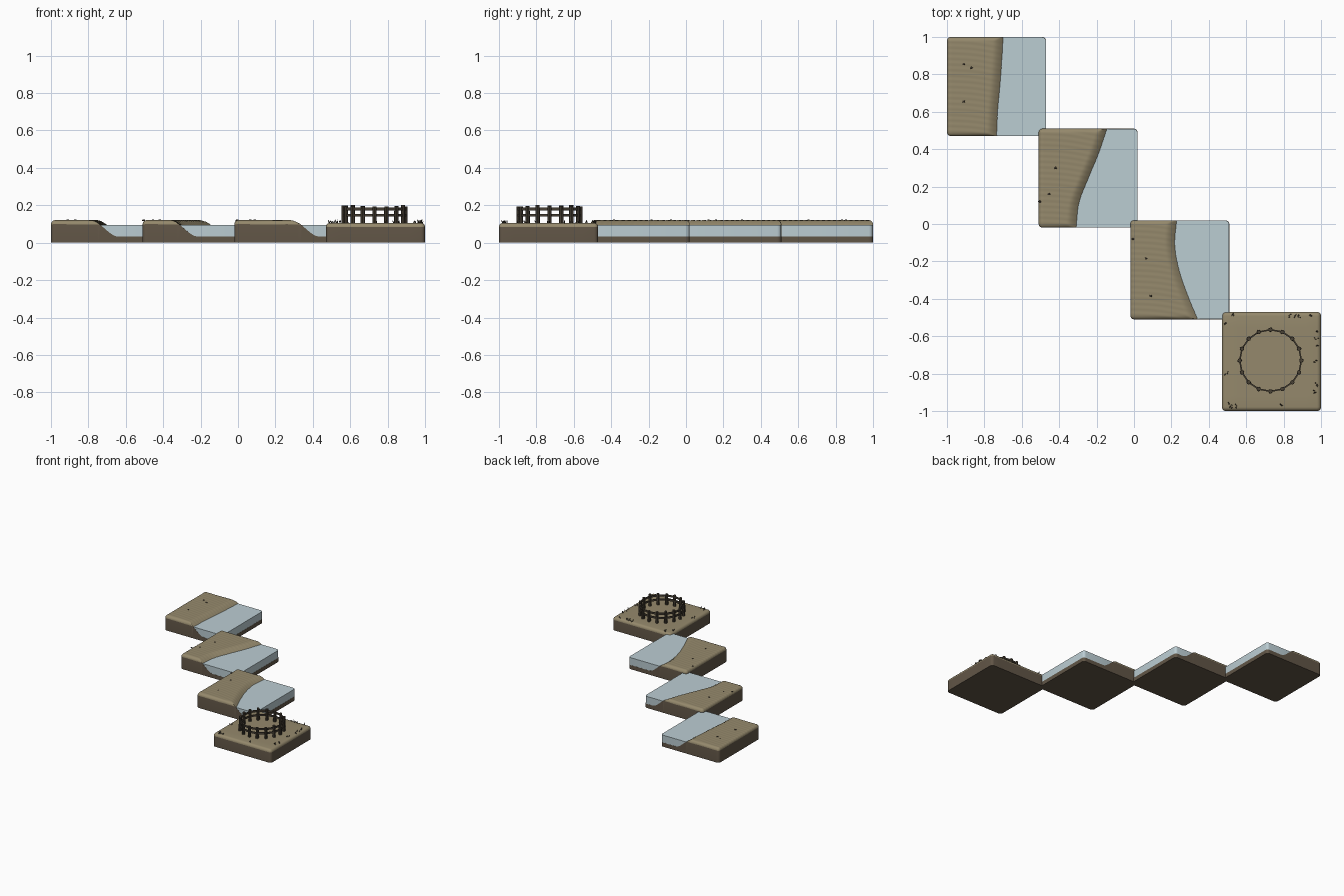
import bpy, bmesh, math, random
from mathutils import Vector, Matrix

random.seed(4)
if "Cube" in bpy.data.objects:
    bpy.data.objects.remove(bpy.data.objects["Cube"])

HALF, R = 0.265, 0.022
WATER_Z = 0.094


def material(name, rgb):
    m = bpy.data.materials.new(name)
    m.use_nodes = True
    m.diffuse_color = (*rgb, 1)
    m.node_tree.nodes["Principled BSDF"].inputs["Base Color"].default_value = (*rgb, 1)
    return m


SAND = material("sand", (0.30, 0.25, 0.15))
SOIL = material("soil", (0.12, 0.092, 0.062))
WATER = material("water", (0.50, 0.61, 0.65))
WOOD = material("dark wood", (0.065, 0.052, 0.036))


def add_object(name, bm, mats, location=(0, 0, 0), smooth=True):
    bmesh.ops.recalc_face_normals(bm, faces=bm.faces)
    mesh = bpy.data.meshes.new(name)
    bm.to_mesh(mesh)
    bm.free()
    ob = bpy.data.objects.new(name, mesh)
    ob.location = location
    bpy.context.collection.objects.link(ob)
    for m in mats:
        mesh.materials.append(m)
    if smooth:
        bpy.ops.object.select_all(action='DESELECT')
        ob.select_set(True)
        bpy.context.view_layer.objects.active = ob
        bpy.ops.object.shade_smooth_by_angle(angle=math.radians(40))
    return ob


def steps(half, cells):
    """Grid coordinates, closer together inside the rounded border."""
    edge = [half - R * (1 - math.sin(i * math.pi / 10)) for i in range(6)]
    inner = half - R
    middle = [-inner + 2 * inner * i / cells for i in range(1, cells)]
    return [-e for e in reversed(edge)] + middle + edge


def slab(name, half_x, cells, height, mats, location):
    """Rounded rectangular tile whose top follows height(x, y, border distance)."""
    bm = bmesh.new()
    rows = []
    for v in steps(HALF if half_x == HALF else HALF - 0.001, cells):
        row = []
        hy = HALF if half_x == HALF else HALF - 0.001
        for u in steps(half_x, cells):
            a = max(0, abs(u) - half_x + R)
            b = max(0, abs(v) - hy + R)
            far = max(a, b)
            x, y = u, v
            if a > 0 and b > 0:
                k = far / math.hypot(a, b)
                x = math.copysign(half_x - R + a * k, u)
                y = math.copysign(hy - R + b * k, v)
            row.append(bm.verts.new((x, y, height(x, y, far / R))))
        rows.append(row)
    for low, high in zip(rows, rows[1:]):
        for i in range(len(low) - 1):
            bm.faces.new((low[i], low[i + 1], high[i + 1], high[i]))
    # Sides and underside
    rim = [e for e in bm.edges if e.is_boundary]
    out = bmesh.ops.extrude_edge_only(bm, edges=rim)["geom"]
    for g in out:
        if isinstance(g, bmesh.types.BMVert):
            g.co.z = 0.02 if mats[0] == WATER else 0
        elif isinstance(g, bmesh.types.BMFace):
            g.material_index = len(mats) - 1
    base = bmesh.ops.contextual_create(bm, geom=[g for g in out if isinstance(g, bmesh.types.BMEdge) and g.is_boundary])
    for f in base["faces"]:
        f.material_index = len(mats) - 1
    return add_object(name, bm, mats, location)


def rounding(far):
    return R * (1 - math.sqrt(max(0, 1 - far * far)))


def curve_at(pts, t):
    """Smooth curve through evenly spaced values."""
    p = [2 * pts[0] - pts[1], *pts, 2 * pts[-1] - pts[-2]]
    s = min(max(t, 0), 0.9999) * (len(pts) - 1)
    i, f = int(s), s % 1
    a, b, c, d = p[i:i + 4]
    return b + 0.5 * f * (c - a + f * (2 * a - 5 * b + 4 * c - d + f * (3 * (b - c) + d - a)))


def beach_height(shore):
    def height(x, y, far):
        s = x - curve_at(shore, (y + HALF) / (2 * HALF))
        t = min(max((s + 0.053) / 0.148, 0), 1)
        z = 0.12 - 0.087 * t * t * (3 - 2 * t)
        ripple = 0.0007 * math.sin(210 * (y + 0.12 * x + 0.006 * math.sin(14 * x)))
        return min(z + ripple * (1 - t), 0.12 + ripple - rounding(far))
    return height


def pebbles(name, spots, z):
    bm = bmesh.new()
    for x, y in spots:
        bmesh.ops.create_icosphere(bm, subdivisions=1, radius=0.009,
                                   matrix=Matrix.Translation((x, y, z)) @ Matrix.Diagonal((1, 0.8, 0.6, 1)))
    add_object(name, bm, [WOOD], smooth=False)


# Shore tiles: centre, shoreline from front to back, pebble positions
shores = {
    "straight": (-0.735, (0.0, 0.005, 0.017, 0.027, 0.035), [(-0.91, 0.855), (-0.87, 0.835), (-0.91, 0.655)]),
    "slanted": (-0.245, (-0.065, -0.05, 0.0, 0.055, 0.1), [(-0.42, 0.30), (-0.455, 0.16), (-0.505, 0.12)]),
    "curved": (0.245, (0.095, 0.04, -0.005, -0.028, -0.018), [(-0.005, -0.08), (0.065, -0.185), (0.09, -0.385)]),
}
for label, (c, shore, spots) in shores.items():
    slab(label + "_beach", HALF, 64, beach_height(shore), [SAND, SOIL], (c, -c, 0))
    left = min(shore) - 0.03
    half_w = (HALF - 0.001 - left) / 2
    slab(label + "_water", half_w, 2, lambda x, y, far: WATER_Z, [WATER],
         (c + left + half_w, -c, 0))
    pebbles(label + "_pebbles", spots, 0.12)

# Flat ground tile with the round pen
TOP = 0.106
C = Vector((0.735, -0.735, 0))
slab("pen_ground", HALF, 8, lambda x, y, far: TOP - rounding(far), [SAND, SOIL], C)

PEN = Vector((0.73, -0.73, 0))
COUNT, RADIUS = 16, 0.165
posts, rails = bmesh.new(), bmesh.new()
for i in range(COUNT):
    ang = 2 * math.pi * i / COUNT
    h = 0.1 + random.uniform(-0.008, 0.002)
    spot = PEN + Vector((RADIUS * math.cos(ang), RADIUS * math.sin(ang), 0.1 + h / 2))
    bmesh.ops.create_cone(posts, cap_ends=True, segments=8, radius1=0.012, radius2=0.011, depth=h,
                          matrix=Matrix.Translation(spot))
    # Straight rails between neighbouring posts
    mid = ang + math.pi / COUNT
    r = RADIUS * math.cos(math.pi / COUNT)
    length = 2 * RADIUS * math.sin(math.pi / COUNT)
    for z in (0.146, 0.18):
        place = Matrix.Translation(PEN + Vector((r * math.cos(mid), r * math.sin(mid), z)))
        bmesh.ops.create_cube(rails, size=1, matrix=place @ Matrix.Rotation(mid, 4, 'Z')
                              @ Matrix.Diagonal((0.008, length, 0.014, 1)))
add_object("fence_posts", posts, [WOOD])
add_object("fence_rails", rails, [WOOD], smooth=False)

# Dry grass tufts near the border of the pen tile
tufts = bmesh.new()
places = [(0.83, -0.49), (0.86, -0.49), (0.88, -0.49), (0.94, -0.49), (0.495, -0.53), (0.525, -0.49),
          (0.975, -0.57), (0.975, -0.61), (0.98, -0.65), (0.965, -0.73), (0.975, -0.86), (0.97, -0.9),
          (0.495, -0.795), (0.505, -0.965), (0.52, -0.975), (0.54, -0.97), (0.78, -0.965)]
for x, y in places:
    for k in range(3):
        tilt = Matrix.Rotation(random.uniform(0, 6.28), 4, 'Z') @ Matrix.Rotation(0.5, 4, 'X')
        h = random.uniform(0.014, 0.024)
        spot = Vector((x + random.uniform(-0.008, 0.008), y + random.uniform(-0.008, 0.008), TOP - 0.004))
        bmesh.ops.create_cone(tufts, cap_ends=True, segments=4, radius1=0.003, radius2=0.001, depth=h,
                              matrix=Matrix.Translation(spot) @ tilt @ Matrix.Translation((0, 0, h / 2)))
add_object("grass_tufts", tufts, [WOOD], smooth=False)
